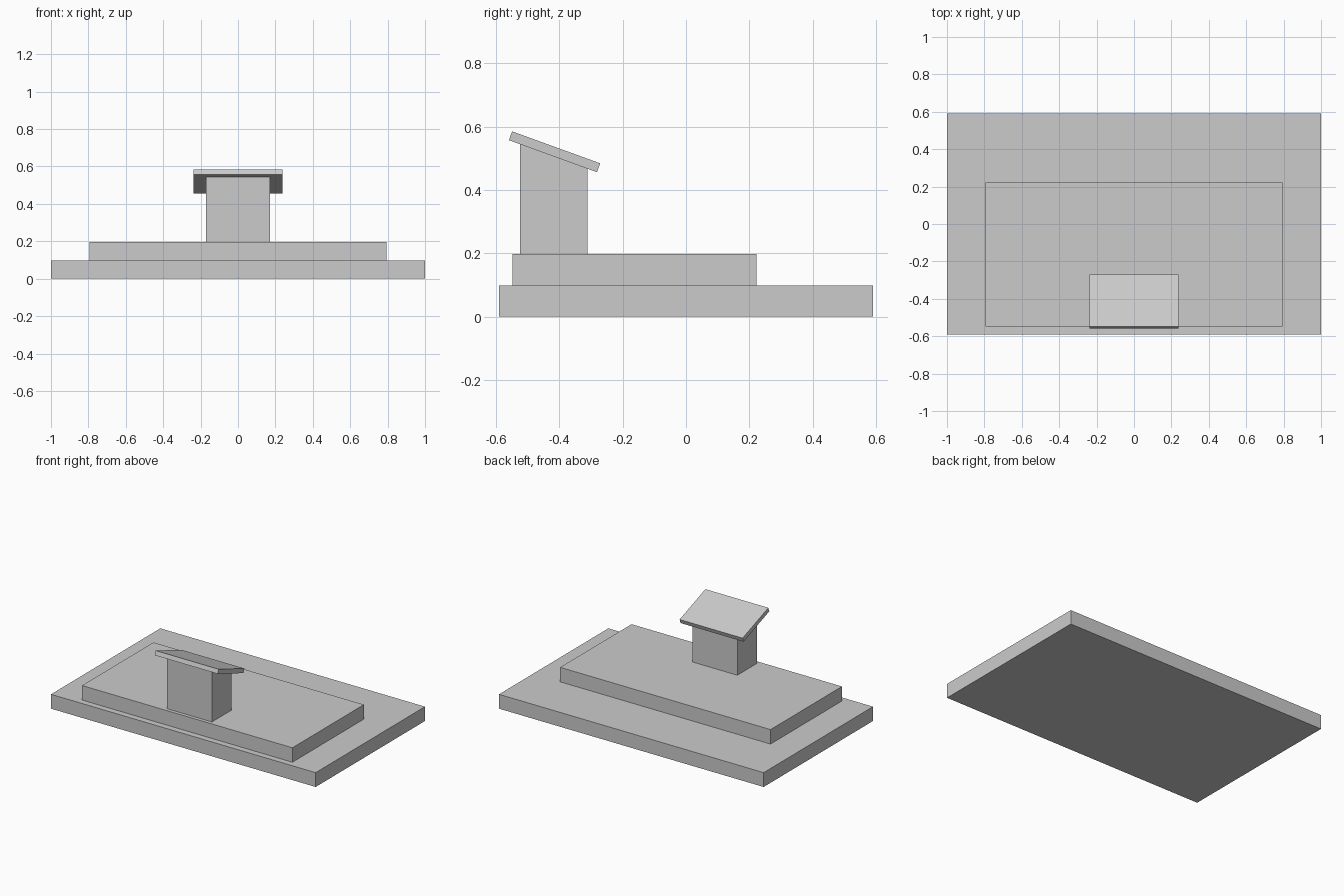
import bpy
import bmesh

cube = bpy.data.objects.get("Cube")
if cube:
    bpy.data.objects.remove(cube, do_unlink=True)

# Single matt grey for every part
grey = bpy.data.materials.new("light_grey")
grey.use_nodes = True
colour = (0.6, 0.6, 0.6, 1)
grey.diffuse_color = colour
for node in grey.node_tree.nodes:
    if node.type == "BSDF_PRINCIPLED":
        node.inputs["Base Color"].default_value = colour


def extrude_side_profile(name, half_width, profile):
    """Extrude a (y, z) side profile across x, centred on x = 0."""
    bm = bmesh.new()
    face = bm.faces.new([bm.verts.new((-half_width, y, z)) for y, z in profile])
    result = bmesh.ops.extrude_face_region(bm, geom=[face])
    verts = [v for v in result["geom"] if isinstance(v, bmesh.types.BMVert)]
    bmesh.ops.translate(bm, verts=verts, vec=(2 * half_width, 0, 0))
    bmesh.ops.recalc_face_normals(bm, faces=bm.faces)
    mesh = bpy.data.meshes.new(name)
    bm.to_mesh(mesh)
    bm.free()
    mesh.materials.append(grey)
    obj = bpy.data.objects.new(name, mesh)
    bpy.context.collection.objects.link(obj)
    return obj


def box(name, half_width, front, back, bottom, top):
    return extrude_side_profile(
        name, half_width,
        [(front, bottom), (back, bottom), (back, top), (front, top)])


# Stepped platform
box("lower_step", 1.0, -0.59, 0.59, 0, 0.098)
box("upper_step", 0.795, -0.548, 0.223, 0.098, 0.197)

# Lectern post with a sloping top, and the tilted reading board on it
extrude_side_profile("lectern_post", 0.17, [
    (-0.524, 0.197), (-0.311, 0.197), (-0.311, 0.468), (-0.524, 0.545)])
extrude_side_profile("reading_board", 0.238, [
    (-0.559, 0.557), (-0.281, 0.456), (-0.271, 0.484), (-0.549, 0.585)])
